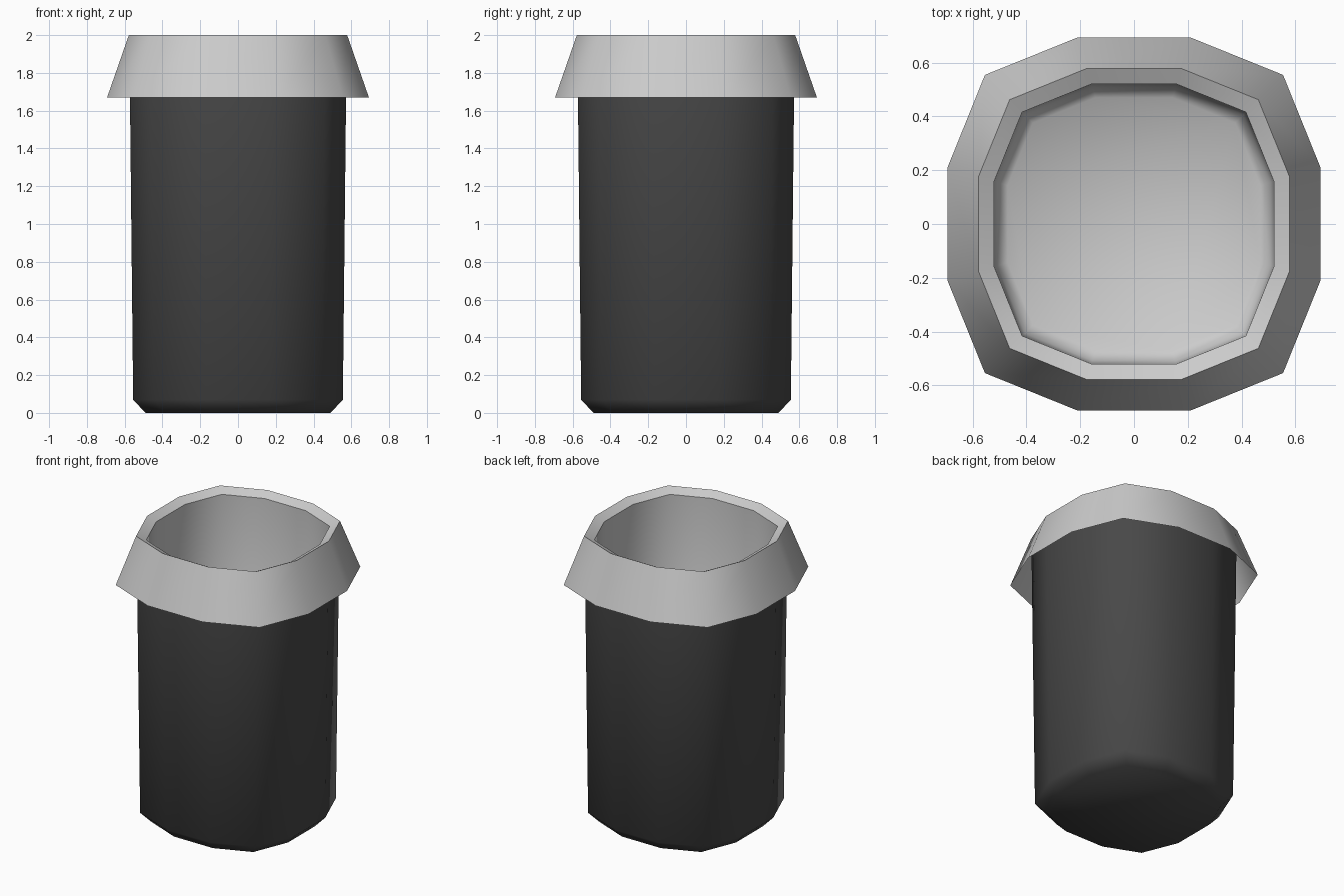
import bpy, bmesh, math

if "Cube" in bpy.data.objects:
    bpy.data.objects.remove(bpy.data.objects["Cube"])

# Rounded-square section with 12 sides, for half-width 1
SECTION = [(1, -.305), (1, .305), (.8, .8), (.305, 1), (-.305, 1), (-.8, .8),
           (-1, .305), (-1, -.305), (-.8, -.8), (-.305, -1), (.305, -1), (.8, -.8)]


def loft(name, profile, cap_end, color=None):
    """Stack sections along (half-width, z) pairs, optionally closing the last."""
    bm = bmesh.new()
    rings = [[bm.verts.new((x * w, y * w, z)) for x, y in SECTION] for w, z in profile]
    n = len(SECTION)
    for a, b in zip(rings, rings[1:]):
        for i in range(n):
            j = (i + 1) % n
            # profiles run top to bottom on outside, so wind outward
            bm.faces.new((a[i], b[i], b[j], a[j]))
    if cap_end:
        bm.faces.new(rings[-1][::-1])
    me = bpy.data.meshes.new(name)
    bm.to_mesh(me)
    bm.free()
    ob = bpy.data.objects.new(name, me)
    bpy.context.collection.objects.link(ob)
    if color:
        mat = bpy.data.materials.new(name + "_color")
        mat.diffuse_color = color
        mat.use_nodes = True
        mat.node_tree.nodes["Principled BSDF"].inputs["Base Color"].default_value = mat.diffuse_color
        me.materials.append(mat)
    bpy.ops.object.select_all(action='DESELECT')
    ob.select_set(True)
    bpy.context.view_layer.objects.active = ob
    bpy.ops.object.shade_smooth_by_angle(angle=math.radians(55))
    return ob


# Dark outer body, slightly tapered with a chamfered foot
loft("bin_body", [(.575, 1.985), (.572, 1.67), (.555, .07), (.49, 0)], True,
     (.065, .065, .065, 1))

# Flared skirt, inward lip, and inner lining down to the floor
lining = loft("rim_and_lining",
              [(.693, 1.67), (.578, 2), (.52, 1.968), (.508, .09), (.47, .055)], True)

# The lining runs up the skirt then down inside, so turn its faces outward
lining.data.flip_normals()
